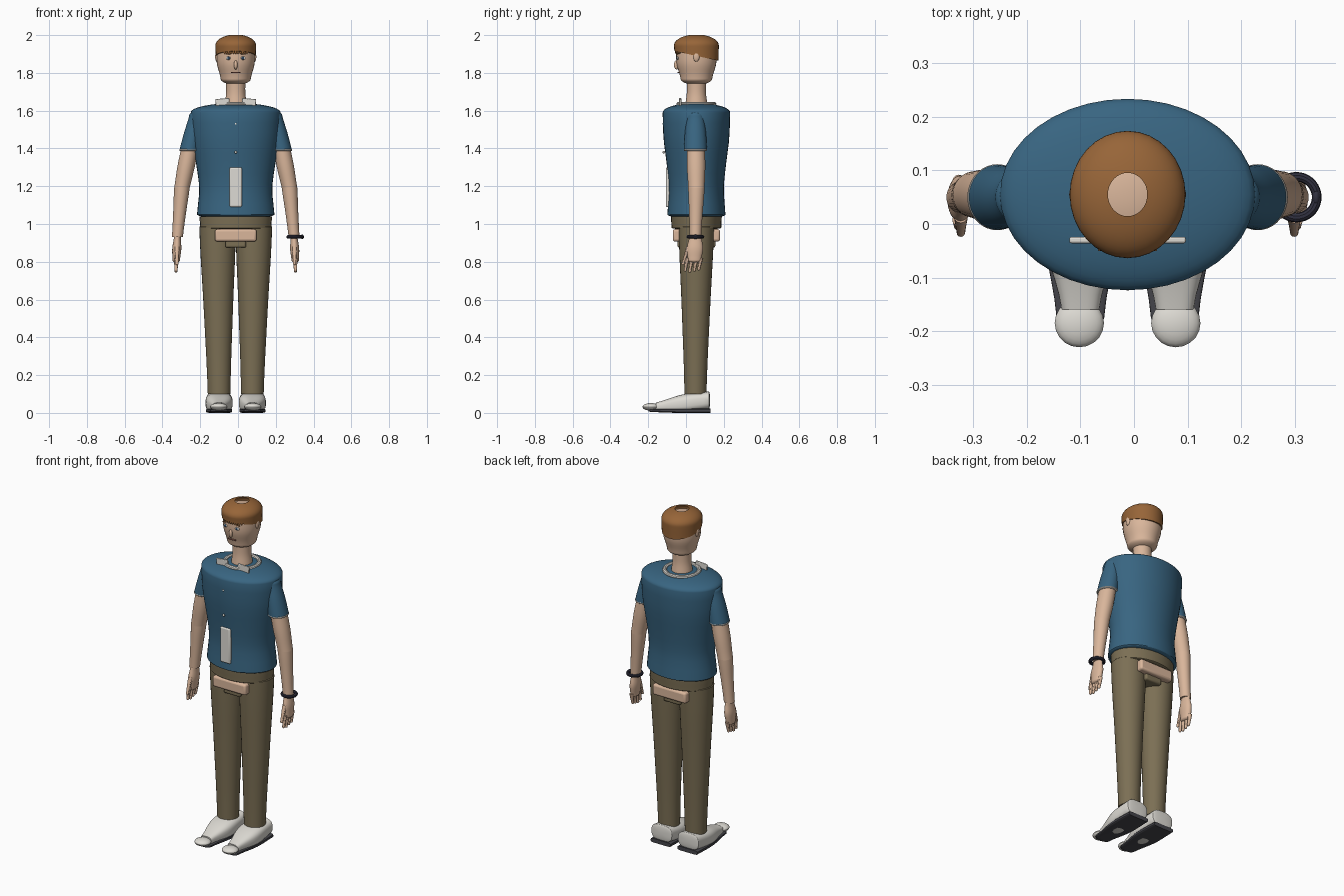
import bpy, bmesh
from math import sin, cos, pi, acos, copysign
from mathutils import Vector

default_cube = bpy.data.objects.get("Cube")
if default_cube:
    bpy.data.objects.remove(default_cube)

MIDDLE = -.012      # x of the body axis
DEPTH = .055        # y of the body axis


def material(name, *rgb):
    mat = bpy.data.materials.new(name)
    mat.use_nodes = True
    mat.diffuse_color = (*rgb, 1)
    mat.node_tree.nodes["Principled BSDF"].inputs["Base Color"].default_value = (*rgb, 1)
    return mat


skin = material("skin", .7, .47, .33)
hair_brown = material("brown hair", .31, .13, .04)
shirt_blue = material("blue cloth", .04, .13, .22)
khaki = material("khaki cloth", .2, .16, .09)
off_white = material("off white", .73, .71, .66)
rubber = material("dark rubber", .06, .06, .07)
band_black = material("black band", .03, .03, .05)
iris_blue = material("blue iris", .03, .07, .14)
lip_red = material("lips", .3, .12, .09)


def finish(name, obj, mat):
    """Name, colour and smooth the object, keeping sharp edges."""
    obj.name = obj.data.name = name
    obj.data.materials.append(mat)
    bpy.ops.object.select_all(action='DESELECT')
    obj.select_set(True)
    bpy.context.view_layer.objects.active = obj
    bpy.ops.object.shade_smooth_by_angle()
    return obj


def blend(values, t):
    """Smooth curve through evenly spaced values."""
    last = len(values) - 1
    index = min(int(t * last), last - 1)
    f = t * last - index
    a, b, c, d = (values[max(0, min(last, index + k))] for k in (-1, 0, 1, 2))
    return b + f / 2 * (c - a + f * (2 * a - 5 * b + 4 * c - d + f * (3 * (b - c) + d - a)))


def limb(name, mat, start, end, radii, depth=1, base_cap=0, end_cap=0, opening=0, power=1, sides=32):
    """Loft from start to end through evenly spaced radii, with domed caps."""
    start, end = Vector(start), Vector(end)
    span = end - start
    lengthwise = abs(span.y) > abs(span.z)
    forward = Vector((0, copysign(1, span.y), 0)) if lengthwise else Vector((0, 0, copysign(1, span.z)))
    steps = 10
    rings = [(start + span * k / steps, blend(radii, k / steps)) for k in range(steps + 1)]
    turn = [k / steps for k in range(1, steps + 1)]
    if base_cap:
        angles = [t * acos(.1) for t in turn]
        rings = [(start - forward * base_cap * sin(a), radii[0] * cos(a)) for a in reversed(angles)] + rings
    if end_cap:
        angles = [t * acos(opening or .1) for t in turn]
        rings += [(end + forward * end_cap * sin(a), radii[-1] * cos(a)) for a in angles]

    bm = bmesh.new()
    loops = []
    for centre, radius in rings:
        loop = []
        for k in range(sides):
            c, s = cos(2 * pi * k / sides), sin(2 * pi * k / sides)
            across = radius * copysign(abs(c) ** power, c)
            other = radius * depth * copysign(abs(s) ** power, s)
            offset = (across, 0, other) if lengthwise else (across, other, 0)
            loop.append(bm.verts.new(centre + Vector(offset)))
        loops.append(loop)
    for low, high in zip(loops, loops[1:]):
        for k in range(sides):
            bm.faces.new((low[k - 1], low[k], high[k], high[k - 1]))
    bm.faces.new(loops[0])
    if not opening:
        bm.faces.new(loops[-1])
    bmesh.ops.recalc_face_normals(bm, faces=bm.faces)
    mesh = bpy.data.meshes.new(name)
    bm.to_mesh(mesh)
    bm.free()
    obj = bpy.data.objects.new(name, mesh)
    bpy.context.collection.objects.link(obj)
    return finish(name, obj, mat)


def column(name, mat, bottom, top, radii, **options):
    """Upright loft on the body axis."""
    return limb(name, mat, (MIDDLE, DEPTH, bottom), (MIDDLE, DEPTH, top), radii, **options)


def ball(name, mat, centre, size):
    bpy.ops.mesh.primitive_uv_sphere_add(segments=20, ring_count=12, radius=1, location=centre)
    obj = bpy.context.object
    for vert in obj.data.vertices:
        vert.co *= Vector(size)
    return finish(name, obj, mat)


def box(name, mat, centre, size, bevel, roll=0):
    bpy.ops.mesh.primitive_cube_add(size=1, location=centre, rotation=(0, roll, 0))
    obj = bpy.context.object
    for vert in obj.data.vertices:
        vert.co *= Vector(size)
    modifier = obj.modifiers.new("rounding", 'BEVEL')
    modifier.width, modifier.segments = bevel, 3
    return finish(name, obj, mat)


def ring(name, mat, centre, radius, thickness):
    bpy.ops.mesh.primitive_torus_add(location=centre, major_radius=radius, minor_radius=thickness,
                                     major_segments=36, minor_segments=10)
    return finish(name, bpy.context.object, mat)


# Torso and hips
column("shirt", shirt_blue, 1.05, 1.59, (.205, .193, .21, .232, .238), depth=.75,
       base_cap=.02, end_cap=.05, sides=40)
column("waist", khaki, .98, 1.04, (.188, .192), depth=.7, base_cap=.01)
box("hip_block", skin, (MIDDLE, DEPTH, .94), (.22, .25, .065), .012)
box("crotch", khaki, (MIDDLE, DEPTH, .9), (.11, .2, .05), .01)

# Collar, placket and buttons
ring("collar_ring", off_white, (MIDDLE, DEPTH, 1.634), .094, .012)
box("placket", off_white, (MIDDLE, -.096, 1.195), (.065, .02, .21), .008)
for height in (1.38, 1.53):
    ball("button", off_white, (MIDDLE, -.118, height), (.007, .006, .007))

# Neck and head
column("neck", skin, 1.62, 1.76, (.06, .051, .051))
column("head", skin, 1.77, 1.93, (.08, .1, .101), depth=1.05, base_cap=.033, end_cap=.05)
hair = column("hair", hair_brown, 1.89, 1.945, (.106, .108), depth=1.1, end_cap=.058, opening=.34)

# Slope the hair line upwards to the front
for vert in hair.data.vertices:
    slope = max(0, 1.945 - vert.co.z) * 4
    vert.co.z -= slope * (vert.co.y - DEPTH)
for k in range(-5, 6):
    angle = k / 8
    ball("fringe_tip", hair_brown, (MIDDLE + .1 * sin(angle), DEPTH - .108 * cos(angle), 1.914),
         (.007, .005, .014))

# Face
ball("nose", skin, (MIDDLE, -.05, 1.842), (.01, .014, .024))
box("mouth", lip_red, (MIDDLE, -.04, 1.803), (.05, .009, .006), .002)

# Paired parts
for side, sign in (("right", -1), ("left", 1)):

    def at(out, y, z):
        return Vector((MIDDLE + sign * out, y, z))

    # Eyes, ears and collar wings
    ball(f"{side}_eye", off_white, at(.038, -.044, 1.878), (.014, .006, .009))
    ball(f"{side}_iris", iris_blue, at(.038, -.048, 1.878), (.007, .005, .008))
    box(f"{side}_eyebrow", hair_brown, at(.039, -.046, 1.9), (.032, .009, .005), .002, sign * .1)
    ball(f"{side}_ear", skin, at(.1, DEPTH, 1.885), (.009, .016, .026))
    box(f"{side}_collar_wing", off_white, at(.07, -.03, 1.645), (.075, .012, .038), .004, sign * .08)

    # Sleeve and arm
    limb(f"{side}_sleeve", shirt_blue, at(.243, .05, 1.393), at(.205, .05, 1.57), (.054, .05, .042),
         depth=1.12, end_cap=.03)
    hem = ring(f"{side}_sleeve_hem", off_white, at(.243, .05, 1.392), .05, .006)
    hem.scale.y = 1.1
    wrist, elbow, shoulder = at(.309, .05, .93), at(.285, .055, 1.19), at(.24, .052, 1.42)
    limb(f"{side}_forearm", skin, wrist, elbow, (.029, .034, .041), depth=1.06)
    limb(f"{side}_upper_arm", skin, elbow, shoulder, (.041, .046, .045), depth=1.06)

    # Hand
    limb(f"{side}_hand", skin, at(.315, .045, .81), wrist, (.02, .024, .018), depth=1.8,
         base_cap=.015, end_cap=.01)
    for finger in range(4):
        y = .008 + .024 * finger
        tip = .75 + .006 * abs(finger - 1)
        limb(f"{side}_finger_{finger}", skin, at(.316, y - .012, tip), at(.315, y, .82), (.008, .012),
             base_cap=.008, sides=12)
    limb(f"{side}_thumb", skin, at(.311, -.016, .79), at(.311, .015, .88), (.008, .013),
         base_cap=.008, sides=12)

    # Trouser leg
    limb(f"{side}_trouser_leg", khaki, at(.088, .05, .1), at(.096, DEPTH, .985), (.06, .077, .097),
         depth=.97, end_cap=.01)

    # Shoe
    limb(f"{side}_shoe", off_white, at(.088, .12, .066), at(.088, -.16, .03), (.068, .07, .035),
         depth=.7, base_cap=.008, power=.7)
    limb(f"{side}_sole", rubber, at(.088, .13, .012), at(.088, -.17, .012), (.066, .068, .045),
         depth=.18, end_cap=.03, power=.4)
    ball(f"{side}_toe_cap", off_white, at(.09, -.185, .032), (.046, .045, .02))

# Wrist band on the left arm
ring("wrist_band", band_black, (MIDDLE + .315, .05, .932), .038, .009)
ball("wrist_band_clasp", band_black, (MIDDLE + .352, .05, .932), (.008, .016, .012))
